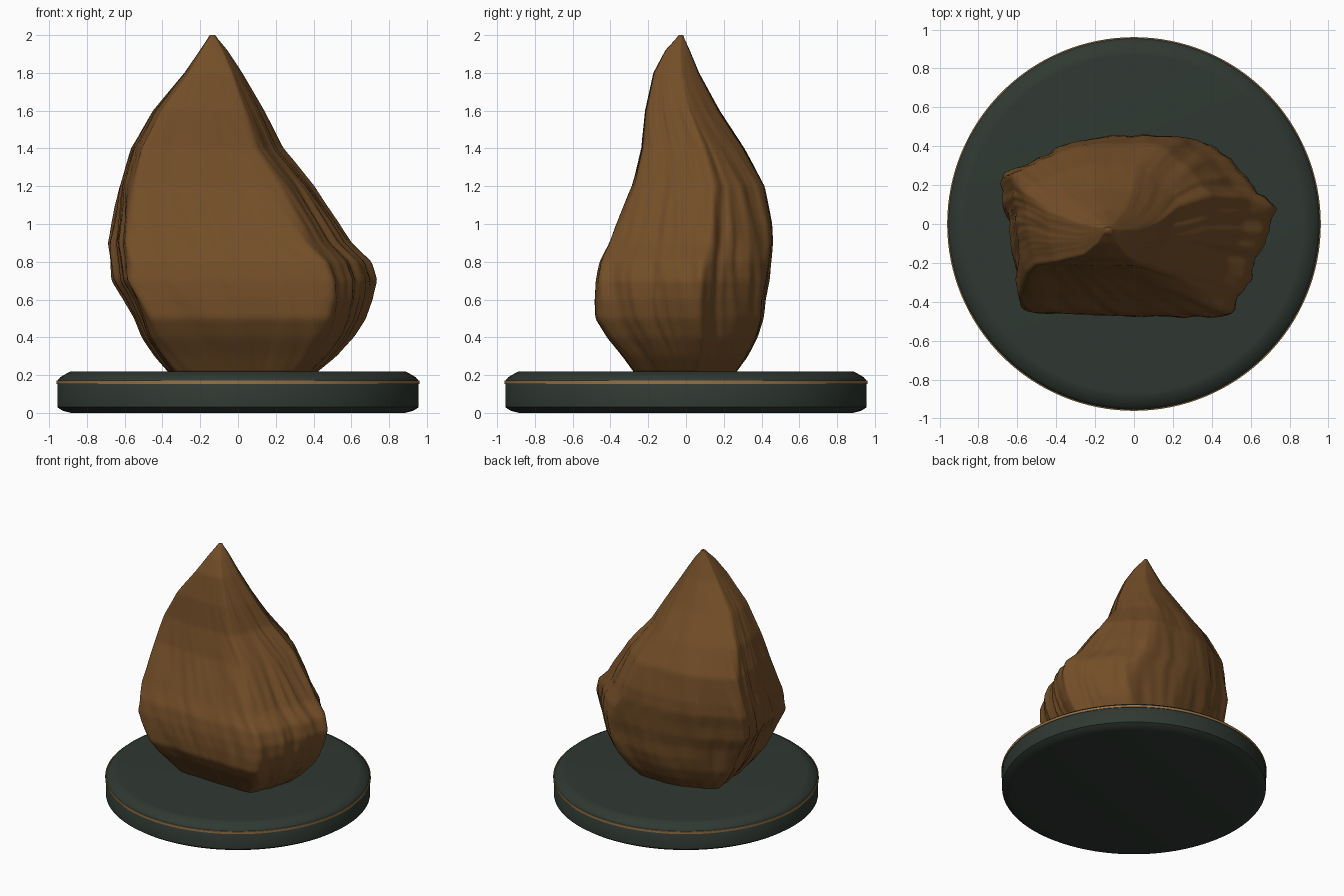
import bpy, bmesh, math
from mathutils import Vector, noise

if "Cube" in bpy.data.objects:
    bpy.data.objects.remove(bpy.data.objects["Cube"])


def material(name, rgb):
    m = bpy.data.materials.new(name)
    m.diffuse_color = (*rgb, 1)
    m.use_nodes = True
    m.node_tree.nodes["Principled BSDF"].inputs["Base Color"].default_value = m.diffuse_color
    return m


def loft(name, rings, mat, angle, closed=False):
    """Skin a stack of equal-length rings; cap the ends unless closed."""
    bm = bmesh.new()
    loops = [[bm.verts.new(p) for p in r] for r in rings]
    pairs = list(zip(loops, loops[1:])) + ([(loops[-1], loops[0])] if closed else [])
    n = len(loops[0])
    for a, b in pairs:
        for i in range(n):
            j = (i + 1) % n
            bm.faces.new((a[i], a[j], b[j], b[i]))
    if not closed:
        bm.faces.new(loops[0][::-1])
        bm.faces.new(loops[-1])
    bmesh.ops.recalc_face_normals(bm, faces=bm.faces)
    me = bpy.data.meshes.new(name)
    bm.to_mesh(me)
    bm.free()
    me.materials.append(mat)
    ob = bpy.data.objects.new(name, me)
    bpy.context.collection.objects.link(ob)
    bpy.ops.object.select_all(action='DESELECT')
    ob.select_set(True)
    bpy.context.view_layer.objects.active = ob
    bpy.ops.object.shade_smooth_by_angle(angle=math.radians(angle))
    return ob


def circle(r, z, n=128):
    return [(r * math.cos(2 * math.pi * i / n), r * math.sin(2 * math.pi * i / n), z) for i in range(n)]


green = material("dark green", (0.029, 0.040, 0.032))
gold = material("dull gold", (0.30, 0.17, 0.065))
brown = material("brown stone", (0.172, 0.076, 0.021))

# Round plinth with softened edges, and its thin trim ring
loft("plinth", [circle(r, z) for r, z in
     [(0.885, 0), (0.93, 0.012), (0.956, 0.03), (0.956, 0.17), (0.94, 0.19), (0.89, 0.218), (0.87, 0.22)]], green, 40)
loft("trim_ring", [circle(r, z) for r, z in
     [(0.95, 0.153), (0.961, 0.153), (0.961, 0.172), (0.95, 0.172)]], gold, 40, closed=True)

# Stone: extents (z, x min, x max, y min, y max) by height
SECTIONS = [
    (0.21, -0.38, 0.42, -0.275, 0.265), (0.30, -0.46, 0.53, -0.34, 0.33),
    (0.40, -0.53, 0.62, -0.42, 0.38), (0.50, -0.57, 0.68, -0.48, 0.41),
    (0.60, -0.62, 0.715, -0.485, 0.42), (0.70, -0.68, 0.73, -0.48, 0.44),
    (0.80, -0.69, 0.70, -0.46, 0.45), (0.90, -0.70, 0.60, -0.41, 0.46),
    (1.00, -0.68, 0.54, -0.37, 0.455), (1.20, -0.65, 0.41, -0.29, 0.42),
    (1.40, -0.58, 0.24, -0.24, 0.31), (1.60, -0.46, 0.14, -0.22, 0.18),
    (1.80, -0.29, 0.025, -0.175, 0.07), (1.92, -0.205, -0.055, -0.11, 0.02),
    (1.985, -0.16, -0.11, -0.05, -0.01), (2.00, -0.15, -0.12, -0.04, -0.015)]
# Plan outline, scaled to a -1..1 box
OUTLINE = [(-0.86, -0.93), (-0.1, -0.98), (0.68, -0.98), (0.86, -0.4), (1.0, 0.22), (0.72, 0.66),
           (0.5, 0.97), (-0.15, 1.0), (-0.54, 0.84), (-0.98, 0.5), (-0.93, 0.05), (-0.9, -0.4)]


def extents(z):
    for a, b in zip(SECTIONS, SECTIONS[1:]):
        if z <= b[0]:
            t = (z - a[0]) / (b[0] - a[0])
            return [p + (q - p) * t for p, q in zip(a[1:], b[1:])]
    return SECTIONS[-1][1:]


# Resample the outline at even spacing
pts = [Vector((*p, 0)) for p in OUTLINE]
lengths = [(pts[(i + 1) % len(pts)] - p).length for i, p in enumerate(pts)]
N, plan = 200, []
for k in range(N):
    d = sum(lengths) * k / N
    i = 0
    while d > lengths[i]:
        d -= lengths[i]
        i += 1
    plan.append(pts[i].lerp(pts[(i + 1) % len(pts)], d / lengths[i]))
for _ in range(6):
    plan = [(plan[i - 1] + plan[i] * 2 + plan[(i + 1) % N]) / 4 for i in range(N)]

rings = []
LEVELS = 90
for k in range(LEVELS + 1):
    z = 0.21 + 1.79 * k / LEVELS
    x0, x1, y0, y1 = extents(z)
    soft = 0.35 * max(0, (z - 1.0))                    # rounder towards the tip
    size = min(1, (x1 - x0) / 1.1)
    ring = []
    for p in plan:
        q = p.lerp(p.normalized(), soft)
        a = math.atan2(p.y, p.x) + 0.35 * z            # flutes twist gently upwards
        side = 0.45 + 0.55 * abs(p.x)                  # front and back are calmer
        f = noise.noise(Vector((4 * math.cos(a), 4 * math.sin(a), 1.6 * z)))
        g = noise.noise(Vector((10 * math.cos(a), 10 * math.sin(a), 3 * z + 7)))
        s = 1 + size * side * (0.045 * f + 0.03 * g)
        ring.append(((x0 + x1) / 2 + q.x * s * (x1 - x0) / 2,
                     (y0 + y1) / 2 + q.y * s * (y1 - y0) / 2, z))
    rings.append(ring)
loft("stone", rings, brown, 60)
